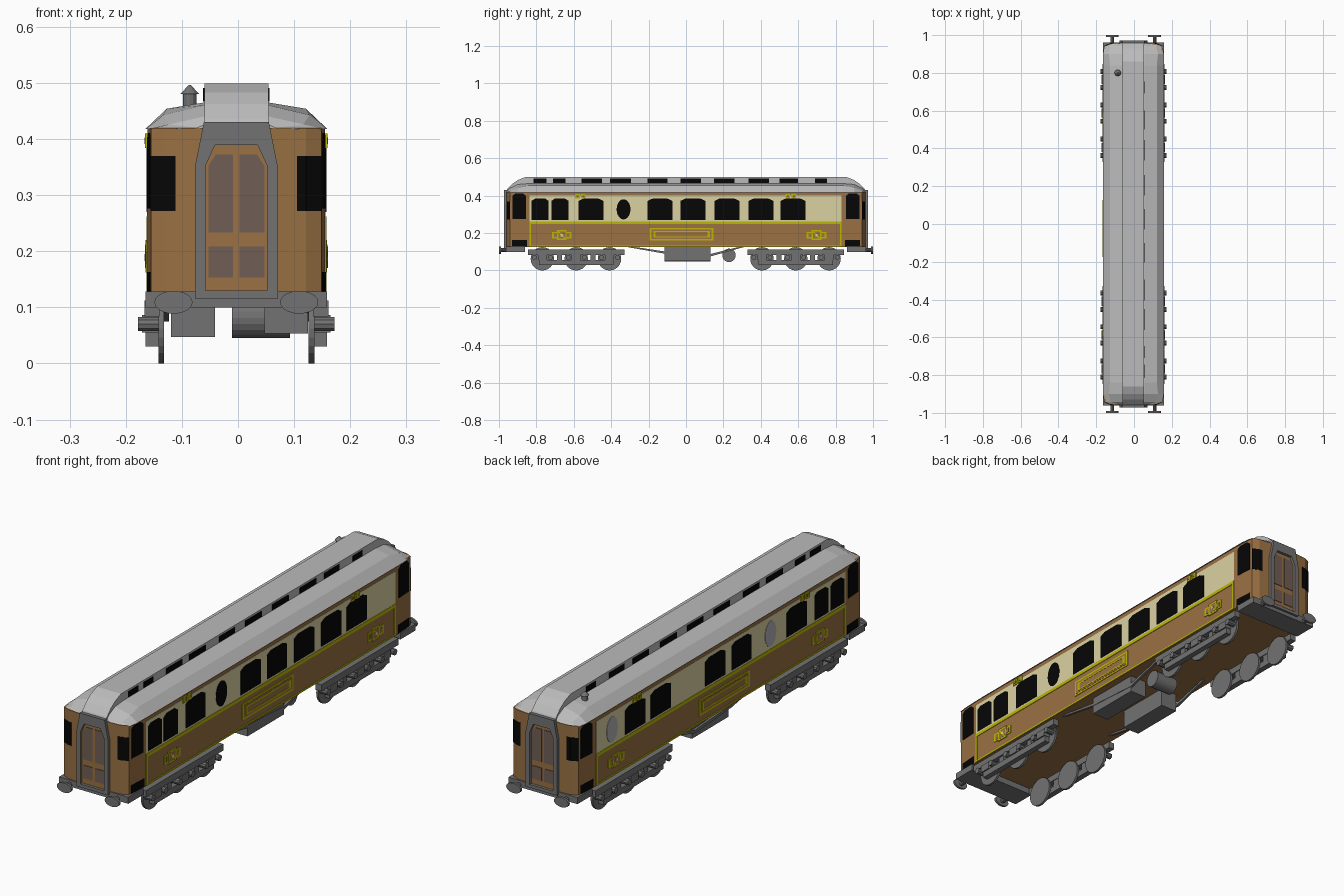
import bpy, bmesh, math
from mathutils import Vector, Matrix

if "Cube" in bpy.data.objects:
    bpy.data.objects.remove(bpy.data.objects["Cube"], do_unlink=True)

SHIFT = -0.003  # the car sits slightly off the centre line


def material(name, r, g, b):
    m = bpy.data.materials.new(name)
    lin = [(c / 255) ** 2.2 for c in (r, g, b)] + [1]
    m.use_nodes = True
    m.diffuse_color = lin
    m.node_tree.nodes["Principled BSDF"].inputs["Base Color"].default_value = lin
    return m


BROWN = material("wood brown", 152, 112, 69)
CREAM = material("cream", 218, 208, 160)
YELLOW = material("gold yellow", 186, 182, 8)
BLACK = material("window black", 14, 14, 14)
ROOF = material("roof grey", 186, 186, 186)
IRON = material("iron grey", 114, 114, 114)
FROST = material("frosted glass", 176, 176, 182)
GLASS = material("door glass", 112, 94, 87)


def finish(name, bm, mat):
    bmesh.ops.recalc_face_normals(bm, faces=bm.faces)
    me = bpy.data.meshes.new(name)
    bm.to_mesh(me)
    bm.free()
    me.materials.append(mat)
    ob = bpy.data.objects.new(name, me)
    ob.location.x = SHIFT
    bpy.context.collection.objects.link(ob)
    return ob


def box(name, x, y, z, mat):
    """Box from (low, high) pairs."""
    bm = bmesh.new()
    size = [b - a for a, b in (x, y, z)]
    mid = [(a + b) / 2 for a, b in (x, y, z)]
    bmesh.ops.create_cube(bm, size=1, matrix=Matrix.Translation(mid) @ Matrix.Diagonal((*size, 1)))
    return finish(name, bm, mat)


def drum(name, centre, axis, r1, r2, length, mat, sides=20, squash=1):
    bm = bmesh.new()
    turn = Vector((0, 0, 1)).rotation_difference(Vector(axis)).to_matrix().to_4x4()
    place = Matrix.Translation(centre) @ Matrix.Diagonal((1, 1, squash, 1)) @ turn
    bmesh.ops.create_cone(bm, cap_ends=True, segments=sides, radius1=r1, radius2=r2, depth=length, matrix=place)
    return finish(name, bm, mat)


def prism(name, outline, origin, u, n, depth, mat):
    """Outline of (u, z) points extruded along n."""
    bm = bmesh.new()
    origin, u, n = Vector(origin), Vector(u), Vector(n)
    face = bm.faces.new([bm.verts.new(origin + u * a + Vector((0, 0, b))) for a, b in outline])
    ext = bmesh.ops.extrude_face_region(bm, geom=[face])["geom"]
    bmesh.ops.translate(bm, vec=n * depth, verts=[v for v in ext if isinstance(v, bmesh.types.BMVert)])
    return finish(name, bm, mat)


def rect(a, b, z0, z1):
    return [(a, z0), (b, z0), (b, z1), (a, z1)]


def arched(a, b, z0, z1):
    w = b - a
    return [(a, z0), (b, z0), (b, z1 - .012), (b - w * .2, z1), (a + w * .2, z1), (a, z1 - .012)]


def oval(c, z, ry, rz):
    return [(c + ry * math.cos(t * math.pi / 12), z + rz * math.sin(t * math.pi / 12)) for t in range(24)]


# Body shell: plan polygon with chamfered, slightly tapered ends
QUARTER = [(.158, .84), (.152, .942), (.124, .955), (.06, .96)]
plan = QUARTER + [(-x, y) for x, y in QUARTER[::-1]]
plan += [(-x, -y) for x, y in plan]
bm = bmesh.new()
low = bm.faces.new([bm.verts.new((x, y, .126)) for x, y in plan])
ext = bmesh.ops.extrude_face_region(bm, geom=[low])["geom"]
bmesh.ops.translate(bm, vec=(0, 0, .294), verts=[v for v in ext if isinstance(v, bmesh.types.BMVert)])
finish("body_shell", bm, BROWN)

# Main roof: cross-sections joined along the length
SECTIONS = [(.957, .11, .07, .418, .42, .425), (.942, .155, .12, .418, .426, .44),
            (.9, .161, .13, .418, .443, .46), (.84, .162, .124, .418, .454, .465)]
stations = [(-s[0], *s[1:]) for s in SECTIONS] + SECTIONS[::-1]
bm = bmesh.new()
rings = []
for y, w, m, z0, z1, z2 in stations:
    half = [(w, z0), (m, z1), (.058, z2)]
    rings.append([bm.verts.new((x, y, z)) for x, z in half + [(-x, z) for x, z in half[::-1]]])
for a, b in zip(rings, rings[1:]):
    for i in range(6):
        j = (i + 1) % 6
        bm.faces.new((a[i], a[j], b[j], b[i]))
bm.faces.new(rings[0])
bm.faces.new(rings[-1])
finish("main_roof", bm, ROOF)

# Raised centre roof with sloping ends
hood = [(.962, .42), (.955, .436), (.93, .462), (.9, .483), (.86, .499)]
prism("raised_roof", hood + [(-y, z) for y, z in hood[::-1]], (-.057, 0, 0), (0, 1, 0), (1, 0, 0), .114, ROOF)

# Roof vent
drum("vent_pipe", (-.083, .8, .46), (0, 0, 1), .012, .012, .042, IRON, 12)
drum("vent_cap", (-.083, .8, .488), (0, 0, 1), .017, .002, .016, IRON, 12)

ROOF_LIGHTS = [(-.815, -.745), (-.71, -.645), (-.56, -.45), (-.405, -.295), (-.205, -.1),
               (-.03, .08), (.15, .26), (.335, .445), (.5, .6), (.69, .755)]
SHARED = [(-.826, -.735), (-.72, -.628), (-.575, -.441), (-.206, -.072), (-.03, .104), (.334, .468), (.505, .639)]

for s in (1, -1):
    def plate(name, outline, mat, t):
        prism(name, outline, (s * .1575, 0, 0), (0, 1, 0), (s, 0, 0), t, mat)

    # Cream band, gold lining and windows
    plate("cream_band", rect(-.837, .832, .258, .4), CREAM, .0015)
    plate("waist_line", rect(-.837, .832, .248, .262), YELLOW, .003)
    plate("sill_line", rect(-.837, .832, .127, .134), YELLOW, .003)
    for y in (-.837, .823):
        plate("end_line", rect(y, y + .009, .127, .26), YELLOW, .003)
    for a, b in SHARED + ([(.152, .286)] if s > 0 else []):
        plate("side_window", arched(a, b, .27, .384), BLACK, .003)
    plate("oval_window", oval(-.334, .327, .037, .054), BLACK if s > 0 else FROST, .003)
    if s < 0:
        plate("oval_window", oval(.727, .327, .037, .054), FROST, .003)
    for a, b in ROOF_LIGHTS:
        prism("roof_light", rect(a, b, .467, .491), (s * .056, 0, 0), (0, 1, 0), (s, 0, 0), .003, BLACK)

    # Gold ornaments
    for c in (-.565, .56):
        for d in (-.028, .004):
            plate("upper_ornament", rect(c + d, c + d + .025, .384, .41), YELLOW, .005)
            plate("upper_ornament_core", rect(c + d + .007, c + d + .018, .391, .403), BROWN, .006)
    for c in (-.664, .698):
        plate("crest_wings", rect(c - .053, c + .053, .17, .207), YELLOW, .003)
        for d in (-.034, .034):
            plate("crest_gap", rect(c + d - .008, c + d + .008, .178, .199), BROWN, .004)
        plate("crest_square", rect(c - .026, c + .026, .162, .216), YELLOW, .0045)
        plate("crest_field", rect(c - .019, c + .019, .17, .208), BROWN, .005)
        plate("crest_sash", [(c - .019, .204), (c - .013, .208), (c + .019, .174), (c + .013, .17)], YELLOW, .0055)
        plate("crest_core", rect(c - .006, c + .006, .183, .195), CREAM, .006)
    plate("nameplate_border", rect(-.195, .147, .159, .228), YELLOW, .003)
    plate("nameplate_field", rect(-.185, .137, .167, .22), BROWN, .004)
    for a, b in ((-.175, -.163), (.115, .127)):
        plate("nameplate_end", rect(a, b, .175, .212), YELLOW, .005)
    for z in (.175, .206):
        plate("nameplate_line", rect(-.163, .115, z, z + .006), YELLOW, .005)

    # Trussing under the floor
    truss = [(-.33, .128), (-.115, .09), (.13, .075), (.32, .128), (.29, .128), (.13, .088), (-.115, .102), (-.29, .128)]
    prism("truss_rod", truss, (s * .12, 0, 0), (0, 1, 0), (s, 0, 0), .01, IRON)

# Equipment under the floor
box("battery_box", (.05, .128), (-.115, .13), (.053, .128), IRON)
box("battery_box", (-.116, -.038), (-.115, .13), (.047, .128), IRON)
drum("generator", (.044, .23, .081), (1, 0, 0), .036, .036, .104, IRON)

# Wheel sets: one six-wheeled group at each end
for e in (-1, 1):
    mid = e * .587
    for s in (-1, 1):
        def span(a, b):
            return tuple(sorted((s * a, s * b)))
        for d in (-.181, 0, .178):
            y = mid + d
            drum("wheel", (s * .134, y, .0625), (1, 0, 0), .0625, .0625, .01, IRON, 24)
            box("axle_box", span(.137, .168), (y - .024, y + .024), (.055, .086), IRON)
            for q in (-.043, .043):
                drum("spring_pot", (s * .157, y + q, .07), (1, 0, 0), .013, .013, .036, IRON, 10)
        for d in (-.09, .09):
            box("frame_post", span(.14, .156), (mid + d - .014, mid + d + .014), (.04, .1), IRON)
        box("frame_beam", span(.137, .164), (mid - .259, mid + .259), (.084, .112), IRON)
        box("lower_bar", span(.137, .162), (mid - .2, mid + .2), (.03, .056), IRON)

# Ends: platforms, buffers, gangway doors and vestibules
for e in (-1, 1):
    box("end_platform", (-.162, .162), tuple(sorted((e * .86, e * .962))), (.1, .128), IRON)
    outer = [(.074, .116), (.074, .35), (.058, .43)]
    inner = [(.055, .13), (.055, .352), (.038, .389)]
    bm = bmesh.new()
    loops = [[bm.verts.new((x, e * .95, z)) for x, z in p + [(-x, z) for x, z in p[::-1]]] for p in (outer, inner)]
    a, b = loops
    faces = [bm.faces.new((a[i], a[(i + 1) % 6], b[(i + 1) % 6], b[i])) for i in range(6)]
    ext = bmesh.ops.extrude_face_region(bm, geom=faces)["geom"]
    bmesh.ops.translate(bm, vec=(0, e * .022, 0), verts=[v for v in ext if isinstance(v, bmesh.types.BMVert)])
    finish("gangway_frame", bm, IRON)
    for c in (-.028, .028):
        for z0, z1 in ((.153, .208), (.233, .372)):
            top = [(c - .022, z1), (c - .022, z0), (c + .022, z0), (c + .022, z1)]
            if z1 > .3:
                k = math.copysign(.022, c)
                top = [(c - k, z0), (c + k, z0), (c + k, z1 - .02), (c + k * .4, z1), (c - k, z1)]
            prism("door_pane", top, (0, e * .9595, 0), (1, 0, 0), (0, e, 0), .003, GLASS)
    for s in (-1, 1):
        drum("buffer_stem", (s * .112, e * .973, .109), (0, 1, 0), .01, .01, .04, IRON, 10)
        drum("buffer_head", (s * .112, e * .995, .109), (0, 1, 0), .034, .034, .01, IRON, 20, .6)

        def wall(name, p, q, t0, t1, shape, z0, z1):
            """Thin plate on the wall running between plan points p and q."""
            p, q = (Vector((s * x, e * y, 0)) for x, y in (p, q))
            u = (q - p).normalized()
            n = Vector((u.y, -u.x, 0)) * (s * e)
            prism(name, shape(t0, t1, z0, z1), p, u, n, .002, BLACK)

        wall("vestibule_window", QUARTER[0], QUARTER[1], .016, .088, arched, .276, .411)
        wall("vestibule_step", QUARTER[0], QUARTER[1], .01, .09, rect, .128, .163)
        wall("corner_window", QUARTER[1], QUARTER[2], 0, .031, rect, .272, .37)
        wall("corner_window", QUARTER[2], QUARTER[3], 0, .016, rect, .272, .37)
